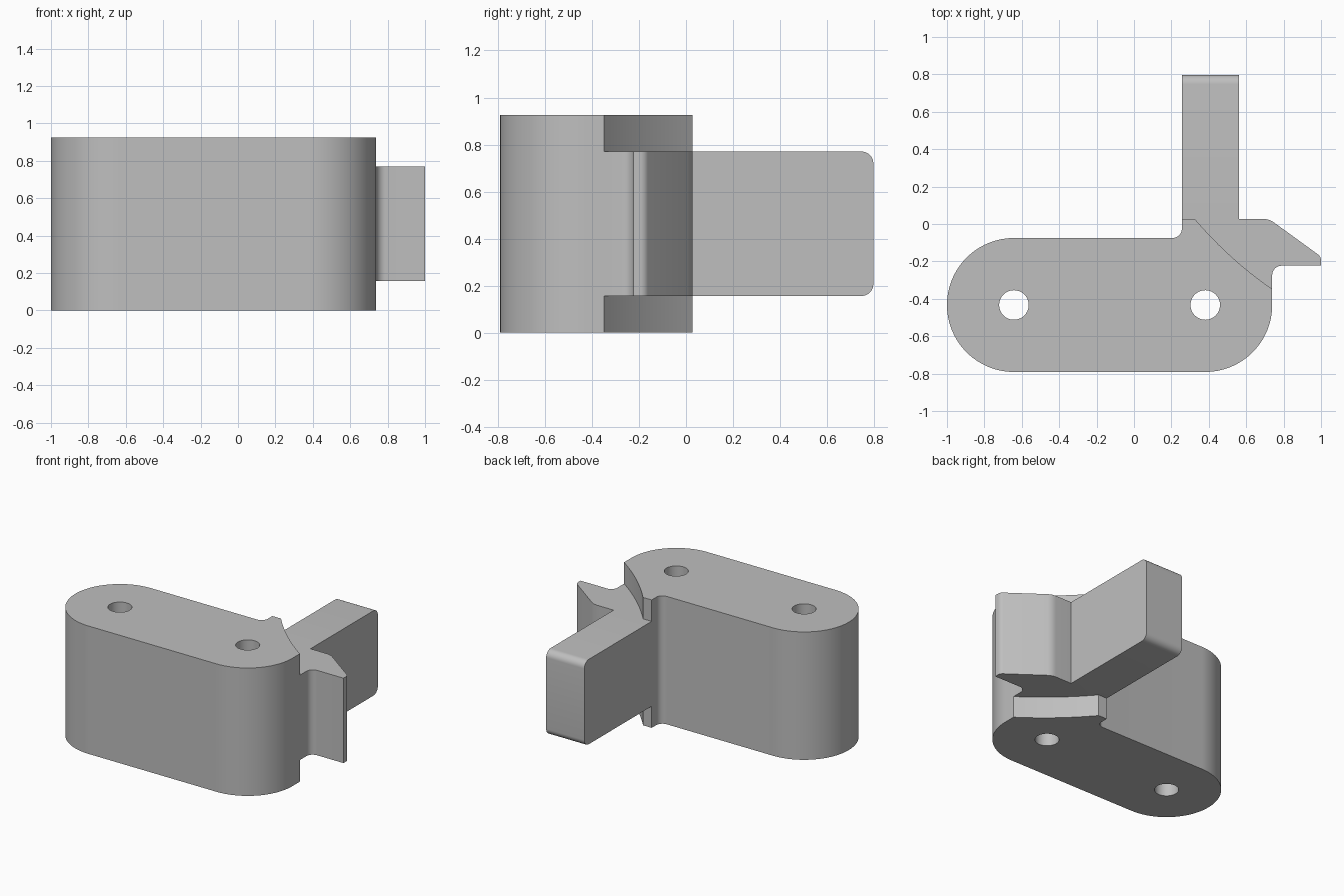
import bpy, bmesh, math
from mathutils import Vector

old = bpy.data.objects.get("Cube")
if old:
    bpy.data.objects.remove(old, do_unlink=True)

HEIGHT = 0.925
R = 0.358                      # end radius of the body
PIVOTS = [(-0.642, -0.433), (0.381, -0.433)]
RIGHT = PIVOTS[1][0] + R       # flat right side of the body
BACK = 0.027                   # rear shoulder line
ARM_LEFT, ARM_RIGHT, ARM_END = 0.256, 0.561, 0.797
FILLET = 0.05

grey = bpy.data.materials.new("plain grey")
grey.use_nodes = True
grey.diffuse_color = (0.52, 0.52, 0.52, 1)
grey.node_tree.nodes["Principled BSDF"].inputs["Base Color"].default_value = (0.52, 0.52, 0.52, 1)


def arc(cx, cy, r, start, end, steps=10):
    angles = [math.radians(start + (end - start) * i / steps) for i in range(steps + 1)]
    return [(cx + r * math.cos(a), cy + r * math.sin(a)) for a in angles]


def curve(a, b, c, steps=12):
    a, b, c = Vector(a), Vector(b), Vector(c)
    ts = [i / steps for i in range(steps + 1)]
    return [tuple(a * (1 - t) ** 2 + b * 2 * t * (1 - t) + c * t * t) for t in ts]


def prism(name, outline, low, high, round_end=0):
    """Extrude a plan outline upward, optionally rounding the far end edges."""
    bm = bmesh.new()
    face = bm.faces.new([bm.verts.new((x, y, low)) for x, y in outline])
    top = bmesh.ops.extrude_face_region(bm, geom=[face])["geom"]
    bmesh.ops.translate(bm, vec=(0, 0, high - low),
                        verts=[v for v in top if isinstance(v, bmesh.types.BMVert)])
    bmesh.ops.recalc_face_normals(bm, faces=bm.faces)
    if round_end:
        ends = [e for e in bm.edges
                if all(v.co.y > ARM_END - 0.001 for v in e.verts)
                and abs(e.verts[0].co.z - e.verts[1].co.z) < 0.001]
        bmesh.ops.bevel(bm, geom=ends, offset=round_end, segments=8,
                        profile=0.5, affect='EDGES')
    mesh = bpy.data.meshes.new(name)
    bm.to_mesh(mesh)
    bm.free()
    mesh.materials.append(grey)
    ob = bpy.data.objects.new(name, mesh)
    bpy.context.collection.objects.link(ob)
    return ob


def combine(target, tool, operation):
    mod = target.modifiers.new(operation.lower(), 'BOOLEAN')
    mod.operation, mod.solver, mod.object = operation, 'EXACT', tool
    bpy.context.view_layer.objects.active = target
    bpy.ops.object.modifier_apply(modifier=mod.name)
    bpy.data.objects.remove(tool, do_unlink=True)


# Body: rounded slab with a rear shoulder and a curved diagonal cut
(lx, ly), (rx, ry) = PIVOTS
body_outline = (
    arc(rx, ry, R, -90, 0, 24)
    + curve((RIGHT, -0.348), (0.51, -0.19), (0.325, BACK))
    + [(ARM_LEFT, BACK)]
    + arc(ARM_LEFT - FILLET, ly + R + FILLET, FILLET, 0, -90)
    + arc(lx, ly, R, 90, 270, 48))
body = prism("latch_block", body_outline, 0, HEIGHT)

# Latch: rear arm and hooked side tab, rooted inside the body
latch_outline = (
    [(0.3, -0.15), (0.6, -0.35), (RIGHT, -0.348)]
    + arc(RIGHT + FILLET, -0.223 - FILLET, FILLET, 180, 90)
    + [(1.0, -0.223)]
    + arc(0.96, -0.195, 0.04, 0, 54, 6)
    + arc(0.69, BACK - 0.1, 0.1, 54, 90, 6)
    + [(ARM_RIGHT, BACK), (ARM_RIGHT, ARM_END), (ARM_LEFT, ARM_END), (ARM_LEFT, BACK)])
latch = prism("latch_arm", latch_outline, 0.156, 0.77, FILLET)
combine(body, latch, 'UNION')

# Through holes
for x, y in PIVOTS:
    hole = prism("hole_cutter", arc(x, y, 0.079, 0, 360, 40)[:-1], -0.1, HEIGHT + 0.1)
    combine(body, hole, 'DIFFERENCE')

bpy.ops.object.select_all(action='DESELECT')
body.select_set(True)
bpy.context.view_layer.objects.active = body
bpy.ops.object.shade_smooth_by_angle(angle=math.radians(25))
